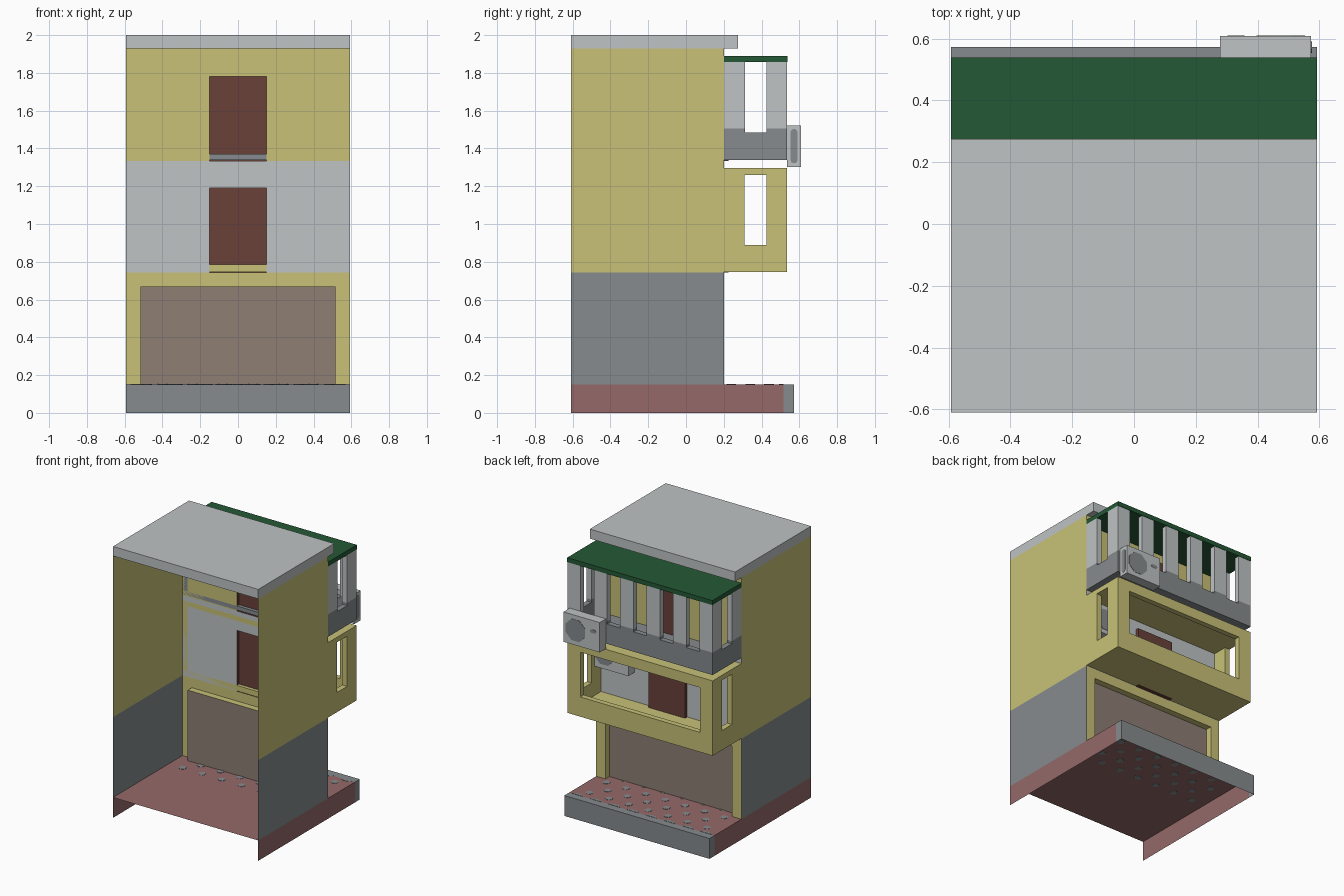
import bpy, bmesh, math
from mathutils import Vector

if "Cube" in bpy.data.objects:
    bpy.data.objects.remove(bpy.data.objects["Cube"])

def srgb(r, g, b):
    return tuple((c / 255 / 12.92 if c < 10 else ((c / 255 + 0.055) / 1.055) ** 2.4) for c in (r, g, b)) + (1,)

def mat(name, *rgb):
    m = bpy.data.materials.new(name)
    m.diffuse_color = srgb(*rgb)
    m.use_nodes = True
    m.node_tree.nodes["Principled BSDF"].inputs["Base Color"].default_value = m.diffuse_color
    return m

YELLOW = mat("yellow_plaster", 200, 193, 119)
LIGHT = mat("light_grey", 191, 195, 196)
GREY = mat("dark_grey", 134, 139, 141)
RED = mat("red_paving", 149, 105, 105)
GREEN = mat("green_roof", 36, 88, 53)
BROWN = mat("brown_door", 106, 65, 58)
SHUTTER = mat("shutter_taupe", 141, 126, 116)

def finish(name, bm, material):
    me = bpy.data.meshes.new(name)
    bm.to_mesh(me)
    bm.free()
    me.materials.append(material)
    ob = bpy.data.objects.new(name, me)
    bpy.context.collection.objects.link(ob)
    return ob

def boxes(name, material, *ranges, skip=None):
    """Boxes given as (x0,x1,y0,y1,z0,z1); skip removes faces pointing along that direction."""
    bm = bmesh.new()
    for x0, x1, y0, y1, z0, z1 in ranges:
        vs = bmesh.ops.create_cube(bm, size=1)["verts"]
        for v in vs:
            v.co = Vector((x1 if v.co.x > 0 else x0, y1 if v.co.y > 0 else y0, z1 if v.co.z > 0 else z0))
    if skip:
        bm.normal_update()
        gone = [f for f in bm.faces if f.normal.dot(Vector(skip)) > 0.9]
        bmesh.ops.delete(bm, geom=gone, context='FACES')
    return finish(name, bm, material)

def sheets(name, material, *quads):
    """Thin sheets: a range with one zero-size axis becomes one quad."""
    bm = bmesh.new()
    for x0, x1, y0, y1, z0, z1 in quads:
        if x0 == x1:
            p = [(x0, y0, z0), (x0, y1, z0), (x0, y1, z1), (x0, y0, z1)]
        elif y0 == y1:
            p = [(x1, y0, z0), (x0, y0, z0), (x0, y0, z1), (x1, y0, z1)]
        else:
            p = [(x0, y0, z0), (x1, y0, z0), (x1, y1, z0), (x0, y1, z0)]
        bm.faces.new([bm.verts.new(c) for c in p])
    return finish(name, bm, material)

def plates(name, material, outlines, push):
    """Flat outlines extruded by a small vector."""
    bm = bmesh.new()
    for pts in outlines:
        f = bm.faces.new([bm.verts.new(p) for p in pts])
        r = bmesh.ops.extrude_face_region(bm, geom=[f])
        for v in r["geom"]:
            if isinstance(v, bmesh.types.BMVert):
                v.co += Vector(push)
    bmesh.ops.recalc_face_normals(bm, faces=bm.faces)
    return finish(name, bm, material)

def ring(n, ru, rv, start=0.0, sweep=2 * math.pi):
    m = n if sweep > 6 else n - 1
    return [(ru * math.cos(start + sweep * i / m), rv * math.sin(start + sweep * i / m)) for i in range(n)]

X, YF, YW, YB = 0.592, -0.61, 0.2, 0.535   # half width, front, rear wall, balcony edge
T = 0.04                                   # balcony wall thickness

# Paved base: open underneath, with skirts and a grey kerb
YK, YE, ZF = 0.515, 0.572, 0.15
sheets("paved_floor", RED, (-X, X, YF, YK, ZF, ZF))
sheets("floor_skirts", RED, *[(s * X, s * X, YF, YK, 0, ZF) for s in (-1, 1)])
sheets("kerb", GREY, (-X, X, YK, YE, ZF, ZF), (-X, X, YE, YE, 0, ZF),
       *[(s * X, s * X, YK, YE, 0, ZF) for s in (-1, 1)])

# Paving dots in staggered rows, and half dots along the kerb
dots = []
for row in range(5):
    for i in range(7 - row % 2):
        cx = -0.48 + 0.16 * i + 0.08 * (row % 2)
        dots.append([(cx + u, 0.04 + 0.1 * row + v, ZF - 0.002) for u, v in ring(8, 0.026, 0.026)])
for i in range(8):
    cx = -0.525 + 0.15 * i
    dots.append([(cx + u, YK + v, ZF - 0.002) for u, v in ring(7, 0.045, 0.022, math.pi, math.pi)])
plates("paving_dots", GREY, dots, (0, 0, 0.004))

# Side walls and roof
Z1, Z2, Z3 = 0.742, 1.333, 1.93
sheets("lower_side_walls", GREY, *[(s * X, s * X, YF, YW, ZF, Z1) for s in (-1, 1)])
sheets("upper_side_walls", YELLOW, *[(s * X, s * X, YF, YW, Z1, Z3) for s in (-1, 1)])
boxes("flat_roof", LIGHT, (-X, X, YF, 0.275, Z3, 2.0))

# Rear wall by storey, with openings for the shutter and doors
def wall(name, material, z0, z1, hx, hz):
    sheets(name, material, (-X, -hx, YW, YW, z0, z1), (hx, X, YW, YW, z0, z1), (-hx, hx, YW, YW, hz, z1))

wall("shopfront_wall", YELLOW, ZF, Z1, 0.517, 0.67)
wall("middle_wall", LIGHT, Z1, Z2, 0.15, 1.19)
wall("top_wall", YELLOW, Z2, Z3, 0.15, 1.78)

# Recessed shutter with its yellow reveal
YS = YW - 0.047
sheets("shutter", SHUTTER, (-0.517, 0.517, YS, YS, ZF, 0.67))
sheets("shutter_reveal", YELLOW, (-0.517, 0.517, YS, YW, 0.67, 0.67),
       *[(s * 0.517, s * 0.517, YS, YW, ZF, 0.67) for s in (-1, 1)])

# Doors: shallow shells standing out from the wall
for name, z0, z1 in (("middle_door", Z1, 1.19), ("top_door", Z2, 1.78)):
    boxes(name, BROWN, (-0.15, 0.15, YW, YW + 0.025, z0, z1), skip=(0, -1, 0))

# Enclosed middle balcony
B0, B1, W0, W1 = 0.745, 1.297, 0.89, 1.26
parts = [(-X, X, YW, YB, B0, B0 + T), (-X, X, YW, YB, W1, B1),
         (-X, X, YB - T, YB, B0 + T, W0), (-X, X, YB - T, YB, 1.22, W1)]
for s in (-1, 1):
    a, b = sorted((s * X, s * (X - T)))
    c, d = sorted((s * X, s * 0.487))
    parts += [(c, d, YB - T, YB, W0, 1.22),
              (a, b, YW, YB - T, B0 + T, W0),
              (a, b, YW, 0.31, W0, W1), (a, b, 0.425, YB - T, W0, W1)]
boxes("middle_balcony", YELLOW, *parts)

# Top balcony: grey parapet, light posts, green canopy
P0, P1, P2 = 1.34, 1.485, 1.857
parapet = [(-X, X, YW, YB, P0, P0 + 0.03), (-X, X, YB - T, YB, P0 + 0.03, P1)]
posts = []
w = 2 * X / 11
for i in range(6):
    x0 = -X + 2 * w * i
    parapet.append((x0, x0 + w, YB - T, YB, P1, 1.505))
    posts.append((x0, x0 + w, YB - T, YB, 1.505, P2))
for s in (-1, 1):
    a, b = sorted((s * X, s * (X - T)))
    parapet.append((a, b, YW, YB - T, P0 + 0.03, P1))
    for y0, y1 in ((YW, 0.312), (0.425, YB - T)):
        parapet.append((a, b, y0, y1, P1, 1.505))
        posts.append((a, b, y0, y1, 1.505, P2))
boxes("balcony_parapet", GREY, *parapet)
boxes("balcony_posts", LIGHT, *posts)
boxes("green_canopy", GREEN, (-X, X, YW, YB + 0.003, P2, 1.89))

# Air conditioners: case, fan, badge and side vent
def cooler(name, y0, z0):
    y1 = y0 + 0.073
    boxes(name + "_case", LIGHT, (0.278, 0.573, y0, y1, z0, z0 + 0.22))
    fan = [(0.475 + u, y1, z0 + 0.11 + v) for u, v in ring(8, 0.085, 0.085, math.pi / 8)]
    badge = [(0.33 + u, y1, z0 + 0.14 + v) for u, v in ring(8, 0.028, 0.014)]
    plates(name + "_fan_and_badge", GREY, [fan, badge], (0, 0.002, 0))
    yc, zc = y0 + 0.037, z0 + 0.11
    vent = [(0.573, yc + u, zc + 0.072 + v) for u, v in ring(6, 0.019, 0.019, 0, math.pi)]
    vent += [(0.573, yc + u, zc - 0.072 + v) for u, v in ring(6, 0.019, 0.019, math.pi, math.pi)]
    plates(name + "_vent", GREY, [vent], (0.002, 0, 0))

cooler("upper_cooler", YB, 1.302)
cooler("lower_cooler", YW + 0.002, 1.0)
